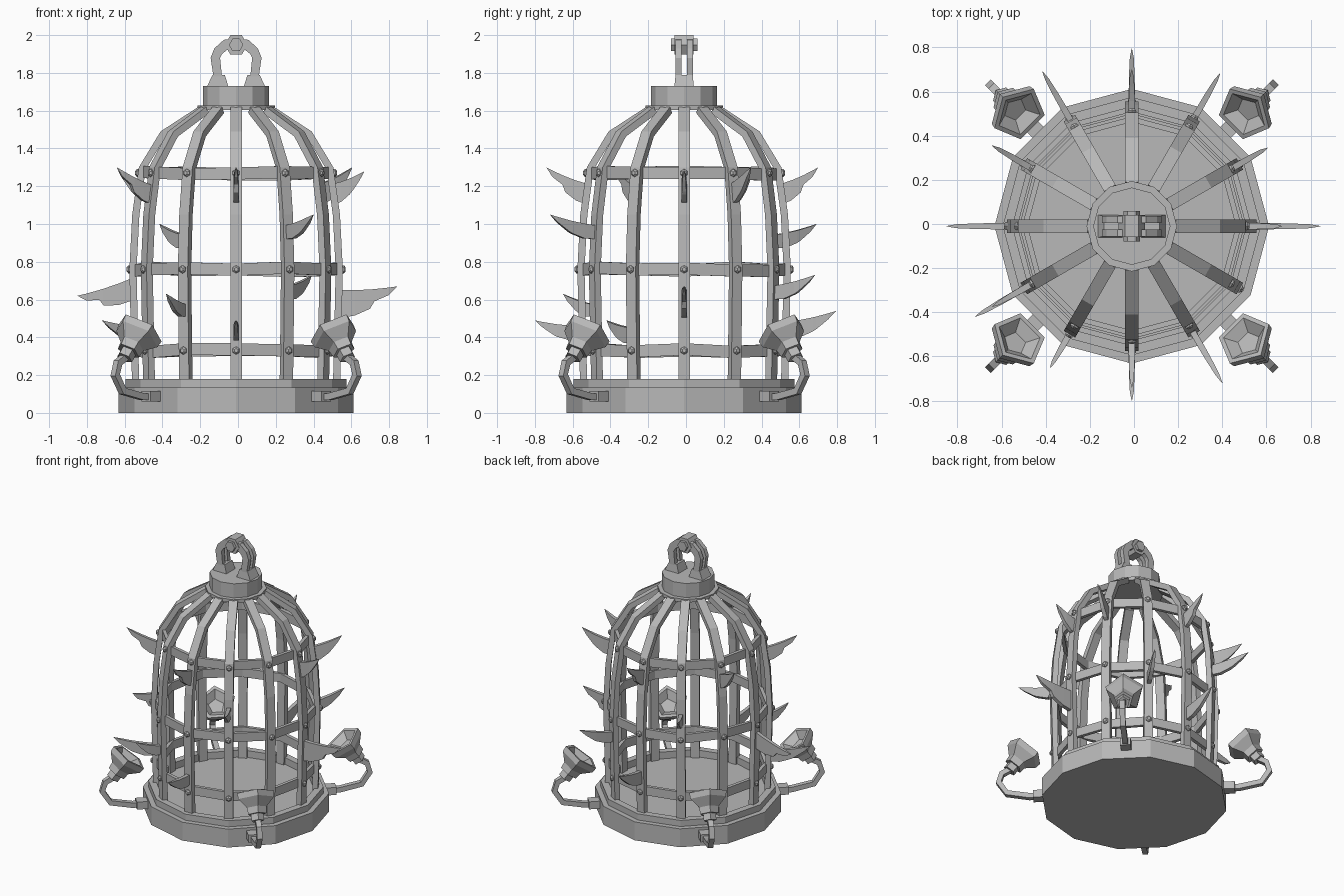
import bpy, bmesh, random
from math import pi, radians, sin, cos, hypot
from mathutils import Matrix

random.seed(4)
cube = bpy.data.objects.get("Cube")
if cube:
    bpy.data.objects.remove(cube, do_unlink=True)

iron = bpy.data.materials.new("grey_iron")
iron.use_nodes = True
GREY = (0.48, 0.48, 0.48, 1)
iron.diffuse_color = GREY
iron.node_tree.nodes["Principled BSDF"].inputs["Base Color"].default_value = GREY

CENTRE = Matrix.Translation((-0.01, -0.01, 0))


def turn(degrees):
    return Matrix.Rotation(radians(degrees), 4, 'Z')


def finish(name, bm, matrix):
    bmesh.ops.remove_doubles(bm, verts=bm.verts, dist=0.0002)
    bmesh.ops.recalc_face_normals(bm, faces=bm.faces)
    bm.transform(CENTRE @ matrix)
    mesh = bpy.data.meshes.new(name)
    bm.to_mesh(mesh)
    bm.free()
    mesh.materials.append(iron)
    obj = bpy.data.objects.new(name, mesh)
    bpy.context.collection.objects.link(obj)


def lathe(name, profile, sides, matrix=Matrix(), closed=False, wobble=0.0):
    """Turn a (radius, height) profile around z."""
    bm = bmesh.new()
    rows = []
    for i in range(sides):
        a = 2 * pi * i / sides
        dz = random.uniform(-wobble, wobble)
        rows.append([bm.verts.new((r * cos(a), r * sin(a), z + dz)) for r, z in profile])
    n = len(profile)
    for i in range(sides):
        p, q = rows[i], rows[(i + 1) % sides]
        for j in range(n if closed else n - 1):
            k = (j + 1) % n
            if profile[j][0] == 0:
                bm.faces.new((p[j], q[k], p[k]))
            elif profile[k][0] == 0:
                bm.faces.new((p[j], q[j], p[k]))
            else:
                bm.faces.new((p[j], q[j], q[k], p[k]))
    finish(name, bm, matrix)


def strip(name, edge_a, edge_b, widths, matrix=Matrix()):
    """Solid between two edge lines in the xz plane, with half widths along y."""
    bm = bmesh.new()
    rings = []
    for a, b, w in zip(edge_a, edge_b, widths):
        rings.append([bm.verts.new((p[0], s * w, p[1]))
                      for p, s in ((a, -1), (a, 1), (b, 1), (b, -1))])
    for p, q in zip(rings, rings[1:]):
        for j in range(4):
            k = (j + 1) % 4
            bm.faces.new((p[j], p[k], q[k], q[j]))
    bm.faces.new(rings[0])
    bm.faces.new(rings[-1])
    finish(name, bm, matrix)


def offset(path, t):
    """Shift a line sideways by t (to its left)."""
    out = []
    for i, p in enumerate(path):
        a, b = path[max(i - 1, 0)], path[min(i + 1, len(path) - 1)]
        dx, dz = b[0] - a[0], b[1] - a[1]
        d = hypot(dx, dz)
        out.append((p[0] - t * dz / d, p[1] + t * dx / d))
    return out


def bar_radius(z):
    for (r0, z0), (r1, z1) in zip(BAR, BAR[1:]):
        if z <= z1:
            return r0 + (r1 - r0) * (z - z0) / (z1 - z0)


# Base tray and top cap
lathe("base_tray", [(0, 0), (.622, 0), (.622, .135), (.585, .135), (.585, .18),
                    (.535, .18), (.535, .13), (0, .13)], 12)
lathe("top_cap", [(0, 1.603), (.205, 1.603), (.205, 1.627), (.175, 1.627),
                  (.175, 1.73), (0, 1.73)], 12)

# Cage bars
BAR = [(.55, .12), (.557, .4), (.565, .76), (.55, 1.05), (.515, 1.3), (.4, 1.49), (.2, 1.62)]
for i in range(12):
    strip("cage_bar", BAR, offset(BAR, .038), [.03] * len(BAR), turn(30 * i))

# Hoops with a rivet on every bar
for z in (.33, .76, 1.27):
    r = bar_radius(z) - .022
    lathe("hoop", [(r, z - .032), (r, z + .032), (r - .025, z + .032), (r - .025, z - .032)],
          12, closed=True, wobble=.009)
    for i in range(12):
        place = (turn(30 * i) @ Matrix.Translation((bar_radius(z), 0, z))
                 @ Matrix.Rotation(pi / 2, 4, 'Y'))
        lathe("rivet", [(0, -.01), (.021, -.01), (.021, .006), (.011, .015), (0, .015)], 6, place)

# Blades: angle, tip radius, tip height, base top height, base bottom height, chipped edge
BLADES = [
    (0, .855, .67, .65, .5, True), (0, .68, 1.28, 1.21, 1.1, False),
    (30, .71, 1.3, 1.21, 1.1, False), (60, .8, .73, .67, .6, False),
    (90, .805, .54, .48, .39, False), (90, .71, 1.3, 1.21, 1.1, True),
    (120, .81, 1.0, .94, .87, False), (150, .73, 1.3, 1.2, 1.1, False),
    (180, .84, .62, .72, .6, True), (210, .82, .49, .45, .37, False),
    (210, .73, 1.3, 1.2, 1.1, True), (240, .74, .63, .57, .51, False),
    (270, .73, 1.3, 1.21, 1.1, True), (270, .79, .49, .46, .39, False),
    (300, .82, 1.05, .99, .92, False),
]
for angle, r, z, top, bottom, chipped in BLADES:
    root = bar_radius((top + bottom) / 2) - .03
    low = []
    high = []
    for t in (0, .3, .55, .62, .85, 1):
        x = root + (r - root) * t
        bulge = t * (1 - t)
        dent = .025 if chipped and t == .62 else 0
        high.append((x, top + (z - top) * t - .03 * bulge))
        low.append((x, bottom + (z - bottom) * t - .17 * bulge + dent))
    strip("blade", high, low, [.014, .014, .013, .012, .009, .001], turn(angle))

# Four lamps on bent arms
PIPE = [(.64, .085), (.7, .085), (.85, .115), (.905, .2), (.885, .265), (.825, .3)]
LAMP = [(0, -.175), (.045, -.175), (.045, -.13), (.065, -.13), (.07, -.085), (.127, -.025),
        (.132, .015), (.108, .015), (.055, -.03), (0, -.03)]
for angle in (45, 135, 225, 315):
    spin = turn(angle)
    strip("lamp_mount", [(.57, .115), (.675, .115)], [(.57, .06), (.675, .06)], [.035, .035], spin)
    strip("lamp_arm", offset(PIPE, .018), offset(PIPE, -.018), [.018] * len(PIPE), spin)
    tilt = Matrix.Translation((.73, 0, .43)) @ Matrix.Rotation(radians(-37), 4, 'Y')
    lathe("lamp_head", LAMP, 5, spin @ tilt)

# Hanging shackle: tapered feet, paired strands and a hexagonal bolt
OUTER = [(.12, 1.78), (.135, 1.88), (.115, 1.93), (.065, 1.975), (.02, 1.98)]
INNER = [(.075, 1.78), (.085, 1.88), (.075, 1.9), (.05, 1.92), (.02, 1.92)]
for angle in (0, 180):
    strip("shackle_foot", [(.155, 1.725), (.125, 1.79)], [(.04, 1.725), (.06, 1.79)],
          [.052, .045], turn(angle))
    for y in (-.03, .03):
        strip("shackle_strand", OUTER, INNER, [.016] * 5,
              turn(angle) @ Matrix.Translation((0, y, 0)))
bolt_place = Matrix.Translation((0, 0, 1.948)) @ Matrix.Rotation(pi / 2, 4, 'X')
lathe("shackle_bolt", [(0, -.07), (.038, -.07), (.038, -.05), (.06, -.05), (.06, .05),
                       (.038, .05), (.038, .07), (0, .07)], 6, bolt_place)
